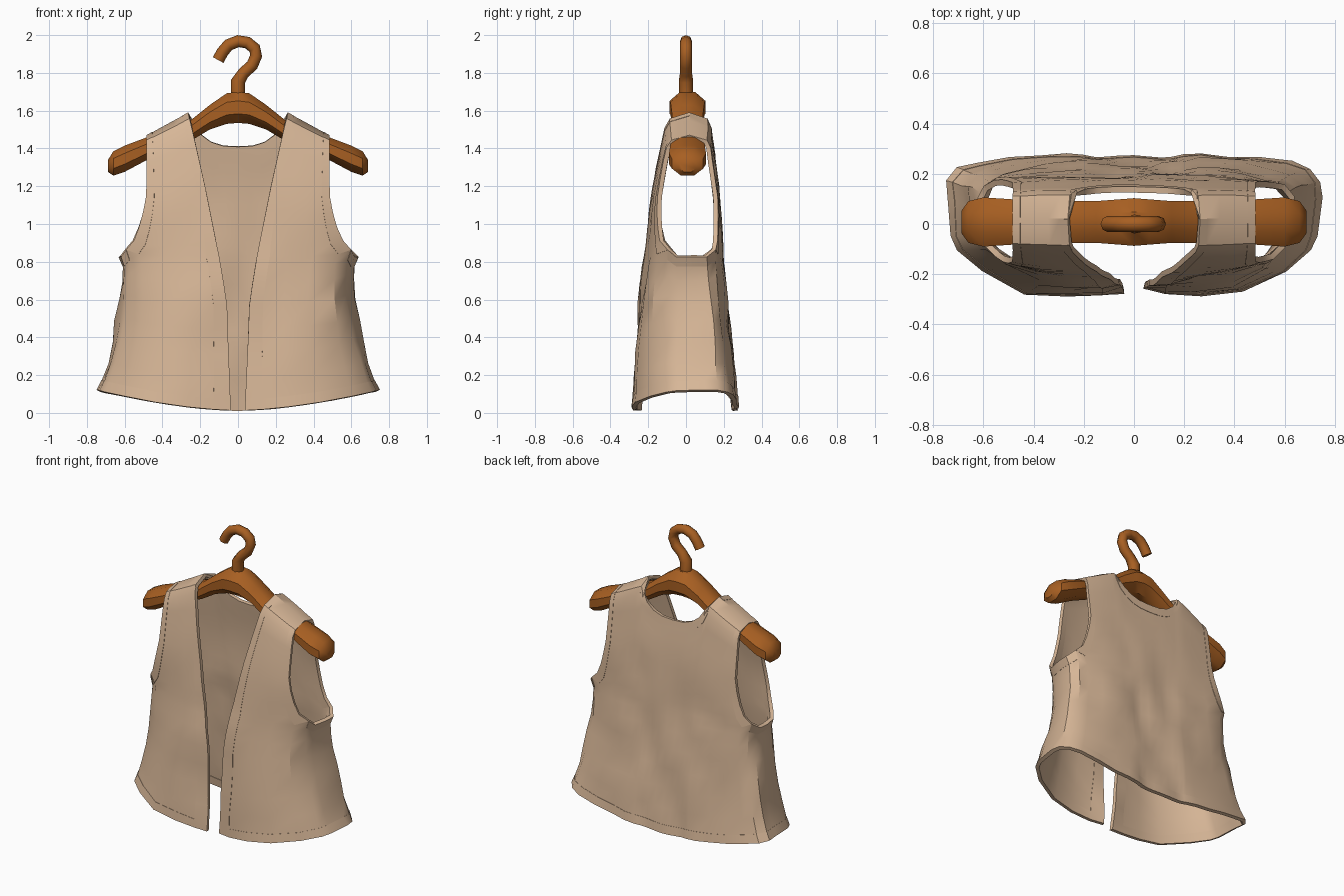
import bpy, bmesh, math
from mathutils import Vector, noise

cube = bpy.data.objects.get("Cube")
if cube:
    bpy.data.objects.remove(cube, do_unlink=True)


def material(name, rgb):
    m = bpy.data.materials.new(name)
    m.use_nodes = True
    m.diffuse_color = (*rgb, 1)
    bsdf = m.node_tree.nodes["Principled BSDF"]
    bsdf.inputs["Base Color"].default_value = (*rgb, 1)
    bsdf.inputs["Roughness"].default_value = 0.8
    return m


linen = material("beige_linen", (0.68, 0.47, 0.31))
wood = material("brown_wood", (0.39, 0.115, 0.016))


def lerp(a, b, t):
    return a + (b - a) * t


def table(points, q):
    for (q0, v0), (q1, v1) in zip(points, points[1:]):
        if q <= q1:
            return lerp(v0, v1, (q - q0) / (q1 - q0))
    return points[-1][1]


def finish(bm, name, mat, angle, thickness=0):
    mesh = bpy.data.meshes.new(name)
    bm.to_mesh(mesh)
    bm.free()
    mesh.materials.append(mat)
    ob = bpy.data.objects.new(name, mesh)
    bpy.context.collection.objects.link(ob)
    bpy.ops.object.select_all(action='DESELECT')
    ob.select_set(True)
    bpy.context.view_layer.objects.active = ob
    if thickness:
        mod = ob.modifiers.new("cloth_thickness", 'SOLIDIFY')
        mod.thickness = thickness
        mod.offset = 0
        bpy.ops.object.modifier_apply(modifier=mod.name)
    bpy.ops.object.shade_smooth_by_angle(angle=math.radians(angle))


# Vest outline: q runs 0 (hem) to 1 (armhole bottom) to 2 (shoulder)
WIDTH = [(0, .735), (.12, .695), (.4, .64), (.68, .607), (.92, .603),
         (1, .628), (2, .6)]
OPENING = [(0, .04), (.7, .06), (1, .1), (1.3, .145), (1.5, .175), (2, .26)]
ARMHOLE = [(1, .593), (1.08, .55), (1.25, .51), (1.45, .485), (2, .48)]
FRONT = [(0, -.256), (.7, -.224), (1, -.205), (1.3, -.185), (1.5, -.166),
         (1.75, -.13), (1.9, -.105), (1.96, -.08), (2, .02)]
BACK = [(0, .255), (.4, .22), (1, .187), (1.5, .165), (1.75, .138),
        (1.9, .125), (1.96, .108), (2, .02)]
MIDDLE = [(0, .1), (1, .045), (1.5, .02), (2, .02)]
ARM_Z = .83
ROWS = [0, .07, .2, .36, .52, .68, .82, .93, 1,
        1.08, 1.2, 1.33, 1.47, 1.62, 1.78, 1.9, 1.96, 2]
ARM_ROW = ROWS.index(1)
STRAP = [0, .14, .35, .6, .86, 1]
COLS = ([("front", s) for s in STRAP] + [("side", v) for v in (-.4, 0, .4)]
        + [("back", s) for s in reversed(STRAP)]
        + [("neck", f) for f in (.9, .75, .55, .3, 0)])


def vest_point(kind, s, q, sx):
    w = table(WIDTH, q)
    outer = w * .944 if q <= 1 else table(ARMHOLE, q)
    back_inner = .2 + .06 * max(0, q - 1)
    is_front = kind == "front" or (kind == "side" and s < 0)
    n = 3 if is_front else 4.2
    top = 1.58 - .12 * s
    arm_z = ARM_Z
    if kind == "front":
        x = lerp(table(OPENING, q), outer, s)
    elif kind == "side":
        x = w * (1 - abs(s) ** n) ** (1 / n)
    elif kind == "back":
        x = lerp(back_inner, outer, s)
    else:
        x = back_inner * s
        top = 1.41 + .15 * s ** 3
    if kind in ("front", "back"):
        arm_z += .035 * s ** 8      # rounds the armhole corners
    if q <= 1:
        z = lerp(.012 + .105 * (x / w) ** 1.7, arm_z, q)
        level = q
    else:
        z = lerp(arm_z, top, q - 1)
        level = 1 + (z - ARM_Z) / .75 if kind == "neck" else q
    middle = table(MIDDLE, q)
    depth = table(FRONT if is_front else BACK, level) - middle
    if kind == "side":
        bulge = abs(s)
    else:
        bulge = (1 - min(1, x / w) ** n) ** (1 / n)
        bulge = lerp(bulge, 1, .6 * max(0, q - 1))
        # panels swell a little beside the middle, most at the hem
        bulge += .1 * max(0, 1 - q) * math.sin(math.pi * min(1, x / w)) ** 2
    p = Vector((sx * x, middle + depth * bulge, z))
    # soft cloth folds, fading out towards the shoulders
    fold = noise.noise(Vector((p.x * 7, p.y * 7, p.z * 4))) * .024
    fold *= max(.15, min(1, 1.7 - q))
    p.y += fold * (-1 if depth < 0 else 1)
    if kind != "neck":
        p.x += sx * fold * (x / w) ** 3
    return p


def is_trim(c, r):
    upper = r >= ARM_ROW
    return (c == 0 or r == 0 or (upper and c in (4, 9))
            or (5 <= c <= 8 and r == ARM_ROW - 1)
            or (c >= 14 and r >= len(ROWS) - 3))


def vest_shell(name, thickness, keep):
    bm = bmesh.new()
    for sx in (1, -1):
        grid = [[bm.verts.new(vest_point(k, s, q, sx)) for q in ROWS]
                for k, s in COLS]
        for c in range(len(COLS) - 1):
            for r in range(len(ROWS) - 1):
                if (5 <= c <= 8 and r >= ARM_ROW) or not keep(c, r):
                    continue
                quad = [grid[c][r], grid[c + 1][r],
                        grid[c + 1][r + 1], grid[c][r + 1]]
                bm.faces.new(quad if sx > 0 else quad[::-1])
    bmesh.ops.delete(bm, geom=[v for v in bm.verts if not v.link_faces],
                     context='VERTS')
    bmesh.ops.remove_doubles(bm, verts=bm.verts, dist=.0005)
    finish(bm, name, linen, 32, thickness)


vest_shell("vest_cloth", .020, lambda c, r: True)
vest_shell("vest_edge_bands", .024, is_trim)


def loft(name, rings, angle):
    bm = bmesh.new()
    loops = [[bm.verts.new(p) for p in ring] for ring in rings]
    for a, b in zip(loops, loops[1:]):
        for i in range(len(a)):
            j = (i + 1) % len(a)
            bm.faces.new((a[i], a[j], b[j], b[i]))
    bm.faces.new(loops[0])
    bm.faces.new(loops[-1])
    bmesh.ops.recalc_face_normals(bm, faces=bm.faces)
    finish(bm, name, wood, angle)


# Hanger bar: octagonal sections given as x, bottom, top, half depth
HALF = [(0, 1.535, 1.70, .097), (.06, 1.53, 1.692, .092),
        (.15, 1.50, 1.63, .085), (.25, 1.44, 1.55, .085),
        (.48, 1.34, 1.46, .092), (.6, 1.276, 1.415, .1),
        (.66, 1.256, 1.385, .085), (.688, 1.275, 1.34, .045)]
sections = [(-x, a, b, d) for x, a, b, d in reversed(HALF[1:])] + HALF
bar_rings = []
for x, low, high, depth in sections:
    ring = []
    for i in range(8):
        a = math.radians(22.5 + 45 * i)
        ring.append((x, .008 + 1.06 * depth * math.cos(a),
                     (low + high) / 2 + 1.08 * (high - low) / 2 * math.sin(a)))
    bar_rings.append(ring)
loft("hanger_bar", bar_rings, 40)

# Hanger hook: round tube swept along a bent path
PATH = [Vector((x, 0, z)) for x, z in (
    (0, 1.66), (0, 1.755), (.03, 1.8), (.075, 1.84), (.096, 1.89),
    (.088, 1.93), (.05, 1.96), (0, 1.968), (-.05, 1.948),
    (-.082, 1.91), (-.105, 1.868))]
hook_rings = []
for i, p in enumerate(PATH):
    d = (PATH[min(i + 1, len(PATH) - 1)] - PATH[max(i - 1, 0)]).normalized()
    side = Vector((d.z, 0, -d.x))
    radius = .038 if i < 2 else .032
    ring = []
    for k in range(8):
        a = math.tau * k / 8
        ring.append(p + radius * (math.cos(a) * side
                                  + Vector((0, math.sin(a), 0))))
    hook_rings.append(ring)
loft("hanger_hook", hook_rings, 50)
